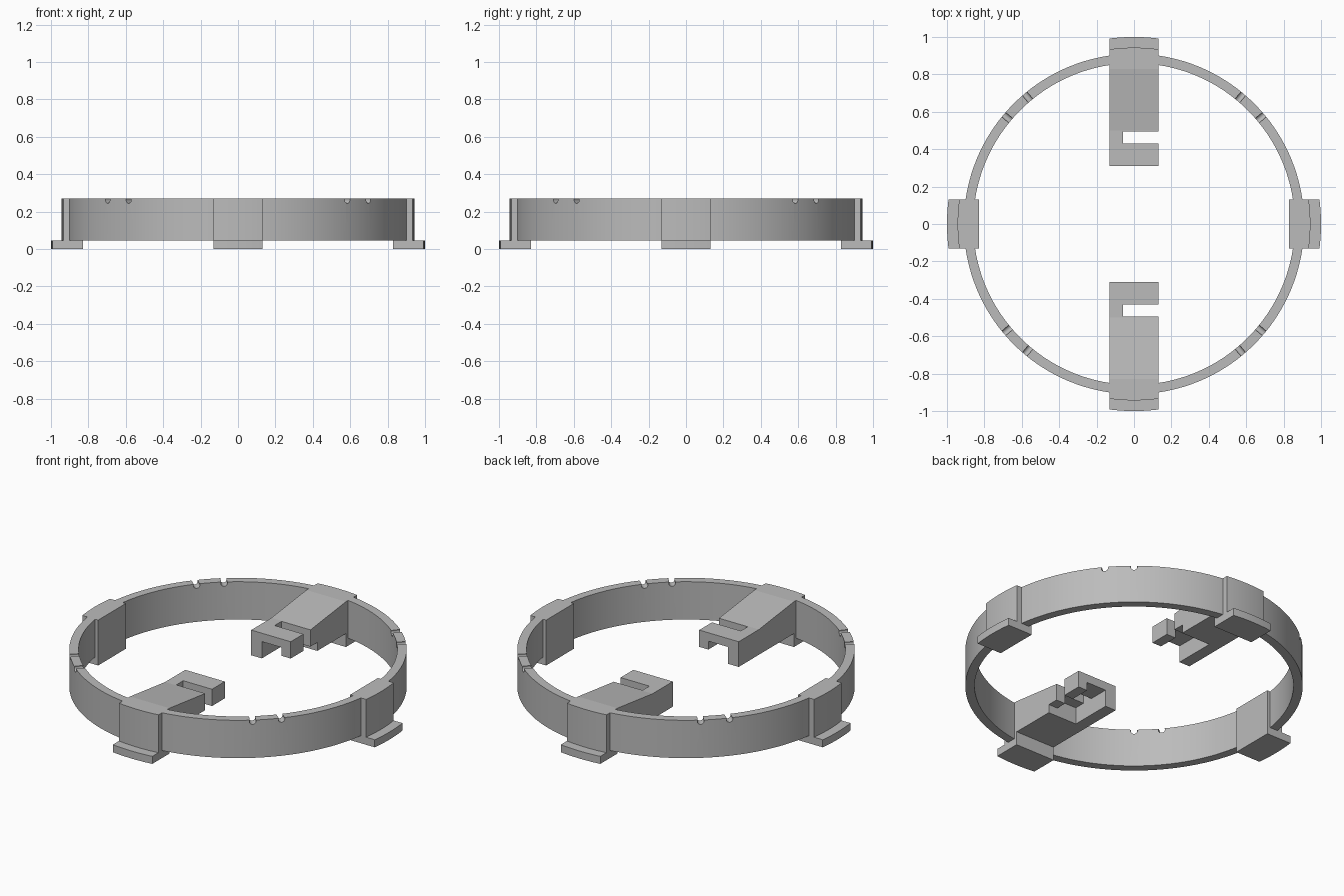
import bpy, bmesh
from math import sin, cos, asin, radians, pi
from mathutils import Matrix

cube = bpy.data.objects.get("Cube")
if cube:
    bpy.data.objects.remove(cube, do_unlink=True)

grey = bpy.data.materials.new("plain_grey")
grey.use_nodes = True
grey.diffuse_color = (0.5, 0.5, 0.5, 1)
grey.node_tree.nodes["Principled BSDF"].inputs["Base Color"].default_value = (0.5, 0.5, 0.5, 1)

HALF = 0.13               # half width of tabs and arms
BASE, TOP = 0.045, 0.27   # underside and rim of the ring


def finish(name, bm):
    bmesh.ops.recalc_face_normals(bm, faces=bm.faces)
    mesh = bpy.data.meshes.new(name)
    bm.to_mesh(mesh)
    bm.free()
    mesh.materials.append(grey)
    ob = bpy.data.objects.new(name, mesh)
    bpy.context.collection.objects.link(ob)
    return ob


def extrude(bm, points, offset):
    """Fill a 3D outline and push it along offset to make a solid."""
    face = bm.faces.new([bm.verts.new(p) for p in points])
    new = bmesh.ops.extrude_face_region(bm, geom=[face])["geom"]
    bmesh.ops.translate(bm, vec=offset, verts=[v for v in new if isinstance(v, bmesh.types.BMVert)])


def box(bm, x, y, z):
    extrude(bm, [(x[0], y[0], z[0]), (x[1], y[0], z[0]), (x[1], y[1], z[0]), (x[0], y[1], z[0])],
            (0, 0, z[1] - z[0]))


def select_only(ob):
    bpy.ops.object.select_all(action="DESELECT")
    ob.select_set(True)
    bpy.context.view_layer.objects.active = ob


def cut(ob, cutter):
    cutter.hide_render = True
    mod = ob.modifiers.new("cut", "BOOLEAN")
    mod.operation = "DIFFERENCE"
    mod.solver = "EXACT"
    mod.object = cutter
    select_only(ob)
    bpy.ops.object.modifier_apply(modifier=mod.name)
    bpy.data.objects.remove(cutter, do_unlink=True)


def smooth(ob):
    select_only(ob)
    bpy.ops.object.shade_smooth_by_angle(angle=radians(25))


# Ring: rectangular section swept round the z axis
bm = bmesh.new()
steps = 128
section = [(0.86, BASE), (0.91, BASE), (0.91, TOP), (0.86, TOP)]
loops = [[bm.verts.new((r * cos(2 * pi * i / steps), r * sin(2 * pi * i / steps), z)) for r, z in section]
         for i in range(steps)]
for i in range(steps):
    a, b = loops[i], loops[(i + 1) % steps]
    for j in range(4):
        k = (j + 1) % 4
        bm.faces.new((a[j], a[k], b[k], b[j]))
ring = finish("ring", bm)

# Pairs of round grooves across the rim
bm = bmesh.new()
for quarter in range(4):
    for side in (-5, 5):
        turn = Matrix.Rotation(radians(45 + 90 * quarter + side), 4, "Z")
        place = Matrix.Translation((0.885, 0, 0.262)) @ Matrix.Rotation(pi / 2, 4, "Y")
        bmesh.ops.create_cone(bm, cap_ends=True, segments=20, radius1=0.018, radius2=0.018,
                              depth=0.15, matrix=turn @ place)
cut(ring, finish("groove_cutter", bm))
smooth(ring)


# Four tabs, each a curved block standing on a wider foot
def tab_outline(radius, z):
    a = asin(HALF / radius)
    arc = [(radius * sin(a * t / 6), radius * cos(a * t / 6), z) for t in range(-6, 7)]
    return [(HALF, 0.83, z), (-HALF, 0.83, z)] + arc


for i, name in enumerate(("back", "right", "front", "left")):
    for part, radius, low, high in (("block", 0.943, BASE, TOP), ("foot", 1.0, 0, BASE)):
        bm = bmesh.new()
        extrude(bm, tab_outline(radius, low), (0, 0, high - low))
        bmesh.ops.rotate(bm, verts=bm.verts, matrix=Matrix.Rotation(i * pi / 2, 3, "Z"))
        smooth(finish(f"{name}_tab_{part}", bm))

# Two inward arms with a side slot and a stepped, grooved underside
profile = [(0.31, 0.08), (0.83, 0.08), (0.83, TOP), (0.5, 0.23), (0.31, 0.23)]
cuts = [
    ((-0.06, 0.2), (0.43, 0.495), (0, 0.4)),     # slot open to one side
    ((-0.06, 0.2), (0.2, 0.56), (0, 0.13)),      # raised underside
    ((-0.06, 0.07), (0.2, 0.56), (0.01, 0.18)),  # groove under the tip
]
for name, sign in (("back_arm", 1), ("front_arm", -1)):
    bm = bmesh.new()
    extrude(bm, [(-HALF, sign * y, z) for y, z in profile], (2 * HALF, 0, 0))
    arm = finish(name, bm)
    for x, y, z in cuts:
        bm = bmesh.new()
        box(bm, x, (sign * y[0], sign * y[1]), z)
        cut(arm, finish("arm_cutter", bm))
